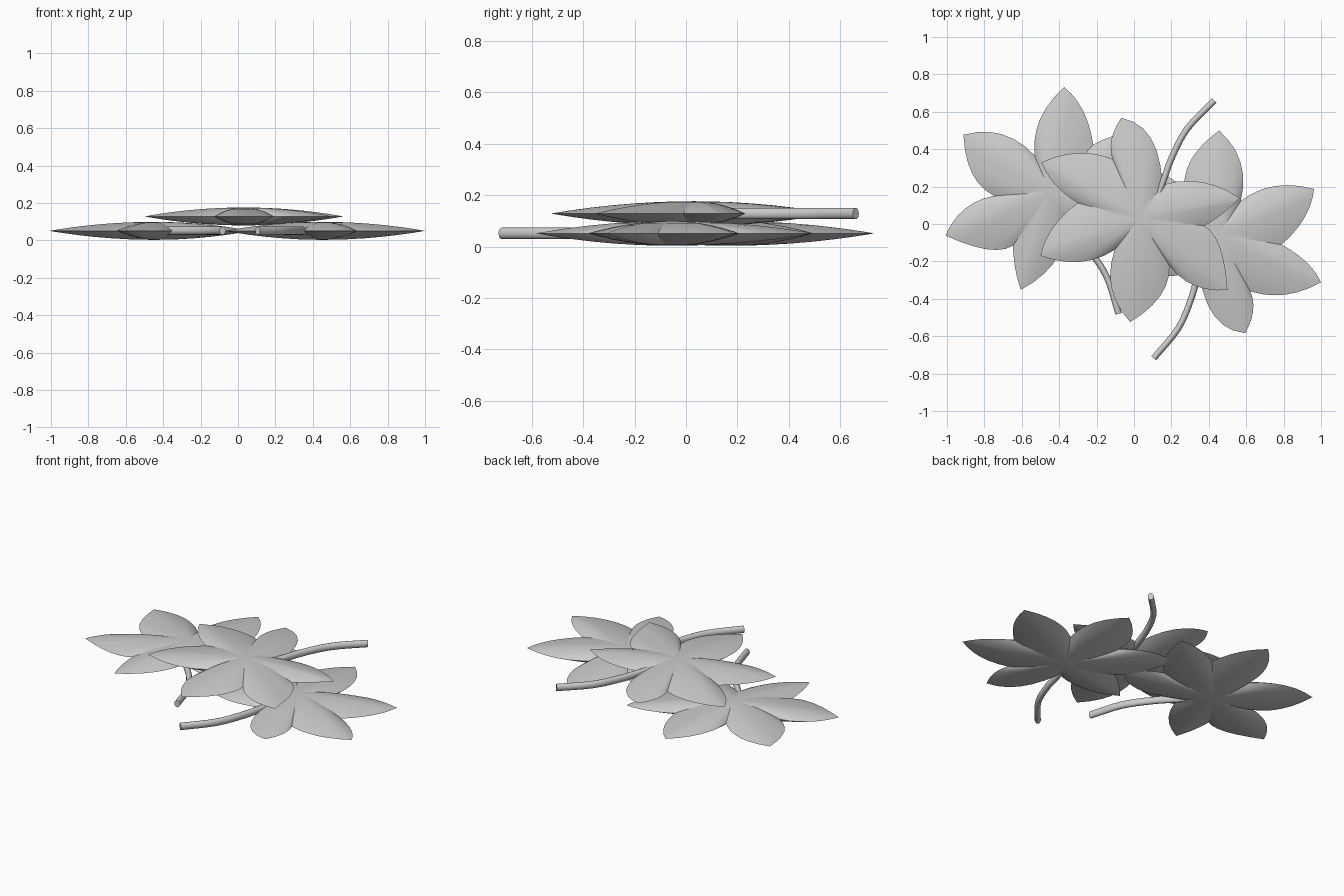
import bpy, bmesh, math
from mathutils import Vector

if "Cube" in bpy.data.objects:
    bpy.data.objects.remove(bpy.data.objects["Cube"])

# Leaf outline: notch, side bulge, tip, side bulge, notch ... counter-clockwise
OUTLINE = [(.152, .21), (.09, .46), (-.068, .567), (-.12, .455),
           (-.115, .347), (-.30, .38), (-.495, .33), (-.425, .215),
           (-.302, .112), (-.435, -.02), (-.5, -.17), (-.29, -.203),
           (-.104, -.139), (-.12, -.345), (-.02, -.524), (.14, -.385),
           (.19, -.225), (.325, -.33), (.5, -.353), (.46, -.125),
           (.377, -.01), (.48, .06), (.564, .139), (.365, .224)]
STEM = [(.09, .06), (.15, .21), (.20, .35), (.285, .51), (.43, .66)]
CENTRE = Vector((.03, .03))
PUFF = .048


def outline_points(steps=6):
    pts = [Vector(p) for p in OUTLINE]
    out = []
    for i in range(0, len(pts), 2):
        a, m, b = pts[i], pts[i + 1], pts[(i + 2) % len(pts)]
        c = 2 * m - (a + b) / 2
        for k in range(steps):
            t = k / steps
            out.append(a * (1 - t) ** 2 + c * 2 * t * (1 - t) + b * t * t)
    return out


def finish(bm, name, place, angle):
    bmesh.ops.recalc_face_normals(bm, faces=bm.faces)
    mesh = bpy.data.meshes.new(name)
    bm.to_mesh(mesh)
    bm.free()
    ob = bpy.data.objects.new(name, mesh)
    bpy.context.collection.objects.link(ob)
    ob.location = place[:3]
    ob.rotation_euler.z = math.radians(place[3])
    bpy.ops.object.select_all(action='DESELECT')
    ob.select_set(True)
    bpy.context.view_layer.objects.active = ob
    bpy.ops.object.shade_smooth_by_angle(angle=math.radians(angle))


def make_leaf(name, place):
    # Puffed blade: both halves share the sharp rim
    bm = bmesh.new()
    pts = outline_points()
    n = len(pts)
    rim = [bm.verts.new((p.x, p.y, 0)) for p in pts]
    for side in (1, -1):
        prev = rim
        for s in (.93, .84, .72, .58, .42, .25, .1):
            z = side * PUFF * (1 - s * s)
            ring = []
            for p in pts:
                q = CENTRE + (p - CENTRE) * s
                ring.append(bm.verts.new((q.x, q.y, z)))
            for i in range(n):
                j = (i + 1) % n
                bm.faces.new((prev[i], prev[j], ring[j], ring[i]))
            prev = ring
        top = bm.verts.new((CENTRE.x, CENTRE.y, side * PUFF))
        for i in range(n):
            bm.faces.new((prev[i], prev[(i + 1) % n], top))
    finish(bm, name, place, 25)


def make_stem(name, place):
    # Oval tube swept along a smooth path
    pts = [Vector(p) for p in STEM]
    ext = [2 * pts[0] - pts[1]] + pts + [2 * pts[-1] - pts[-2]]
    path = []
    for i in range(1, len(ext) - 2):
        a, b, c, d = ext[i - 1:i + 3]
        for k in range(4):
            t = k / 4
            path.append(.5 * (2 * b + (c - a) * t + (2 * a - 5 * b + 4 * c - d) * t * t
                              + (3 * b - a - 3 * c + d) * t ** 3))
    path.append(pts[-1])
    bm = bmesh.new()
    rings = []
    for i, p in enumerate(path):
        d = (path[min(i + 1, len(path) - 1)] - path[max(i - 1, 0)]).normalized()
        ring = []
        for k in range(12):
            w = math.tau * k / 12
            ring.append(bm.verts.new((p.x - d.y * .017 * math.cos(w),
                                      p.y + d.x * .017 * math.cos(w),
                                      .022 * math.sin(w))))
        rings.append(ring)
    for a, b in zip(rings, rings[1:]):
        for k in range(12):
            j = (k + 1) % 12
            bm.faces.new((a[k], a[j], b[j], b[k]))
    bm.faces.new(rings[0])
    bm.faces.new(rings[-1])
    finish(bm, name, place, 40)


# Three copies: x, y, z, turn in degrees
for label, place in {"top": (0, 0, .128, 0),
                     "right": (.479, -.024, .051, -175.2),
                     "left": (-.46, .211, .051, -118.3)}.items():
    make_leaf(label + "_leaf", place)
    make_stem(label + "_stem", place)
